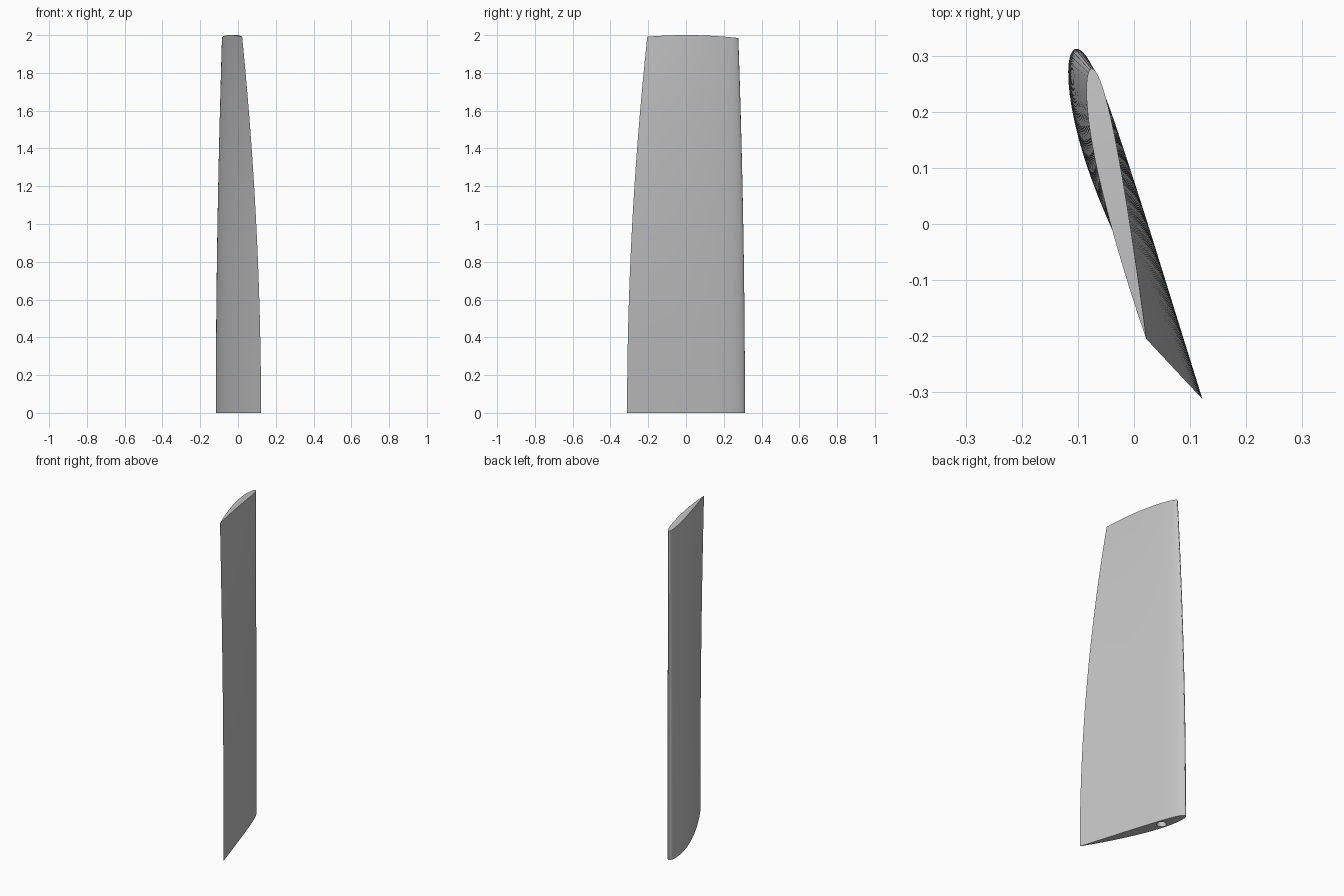
import bpy, bmesh, math
from mathutils import Vector

cube = bpy.data.objects.get("Cube")
if cube:
    bpy.data.objects.remove(cube, do_unlink=True)

SIDE = 28      # points per side of the foil section
ROWS = 32      # sections along the span


def lerp(a, b, t):
    return a + (b - a) * t


def section(t):
    """Closed foil outline at span fraction t: nose, +x side, tail, -x side."""
    s = t * t
    nose = Vector((-0.105, 0.312)).lerp(Vector((-0.076, 0.277)), s)
    tail = Vector((0.122, -0.312)).lerp(Vector((0.022, -0.205)), s)
    along = tail - nose
    across = Vector((-along.y, along.x))
    thick, camber = lerp(0.108, 0.086, s), lerp(0.025, 0.01, s)

    def point(c, sign):
        half = 5 * thick * (0.2969 * math.sqrt(c) - 0.126 * c - 0.3516 * c**2
                            + 0.2843 * c**3 - 0.1036 * c**4)
        p = 0.4
        bend = camber * ((2 * p * c - c * c) / p**2 if c < p
                         else (1 - 2 * p + 2 * p * c - c * c) / (1 - p)**2)
        return nose + along * c + across * (sign * half - bend)

    stations = [(1 - math.cos(math.pi * i / SIDE)) / 2 for i in range(SIDE + 1)]
    outline = [point(c, 1) for c in stations]
    outline += [point(c, -1) for c in reversed(stations[1:-1])]
    # gently domed tip
    return [(q.x, q.y, t * (2 - 0.2 * q.y**2)) for q in outline]


# Lofted foil blade
bm = bmesh.new()
rings = [[bm.verts.new(v) for v in section(r / ROWS)] for r in range(ROWS + 1)]
n = len(rings[0])
for low, high in zip(rings, rings[1:]):
    for i in range(n):
        j = (i + 1) % n
        bm.faces.new((low[i], low[j], high[j], high[i]))
bm.faces.new(rings[0])
top = rings[-1]
for i in range(SIDE):
    quad = [top[i], top[i + 1], top[(n - i - 1) % n], top[(n - i) % n]]
    bm.faces.new(list(dict.fromkeys(quad)))
bmesh.ops.recalc_face_normals(bm, faces=bm.faces)
mesh = bpy.data.meshes.new("foil_blade")
bm.to_mesh(mesh)
bm.free()
blade = bpy.data.objects.new("foil_blade", mesh)
bpy.context.collection.objects.link(blade)

# Round shaft socket in the root
bpy.ops.mesh.primitive_cylinder_add(vertices=32, radius=0.026, depth=1.0,
                                    location=(-0.064, 0.156, 0))
cutter = bpy.context.object
cutter.name = "socket_cutter"
cutter.hide_render = True
cut = blade.modifiers.new("socket", 'BOOLEAN')
cut.operation = 'DIFFERENCE'
cut.solver = 'EXACT'
cut.object = cutter
bpy.ops.object.select_all(action='DESELECT')
bpy.context.view_layer.objects.active = blade
blade.select_set(True)
bpy.ops.object.modifier_apply(modifier=cut.name)
bpy.data.objects.remove(cutter, do_unlink=True)

# Single grey finish
grey = bpy.data.materials.new("light_grey")
grey.use_nodes = True
colour = (0.55, 0.55, 0.55, 1)
grey.diffuse_color = colour
grey.node_tree.nodes["Principled BSDF"].inputs["Base Color"].default_value = colour
blade.data.materials.clear()
blade.data.materials.append(grey)
bpy.ops.object.shade_smooth_by_angle(angle=math.radians(30))
